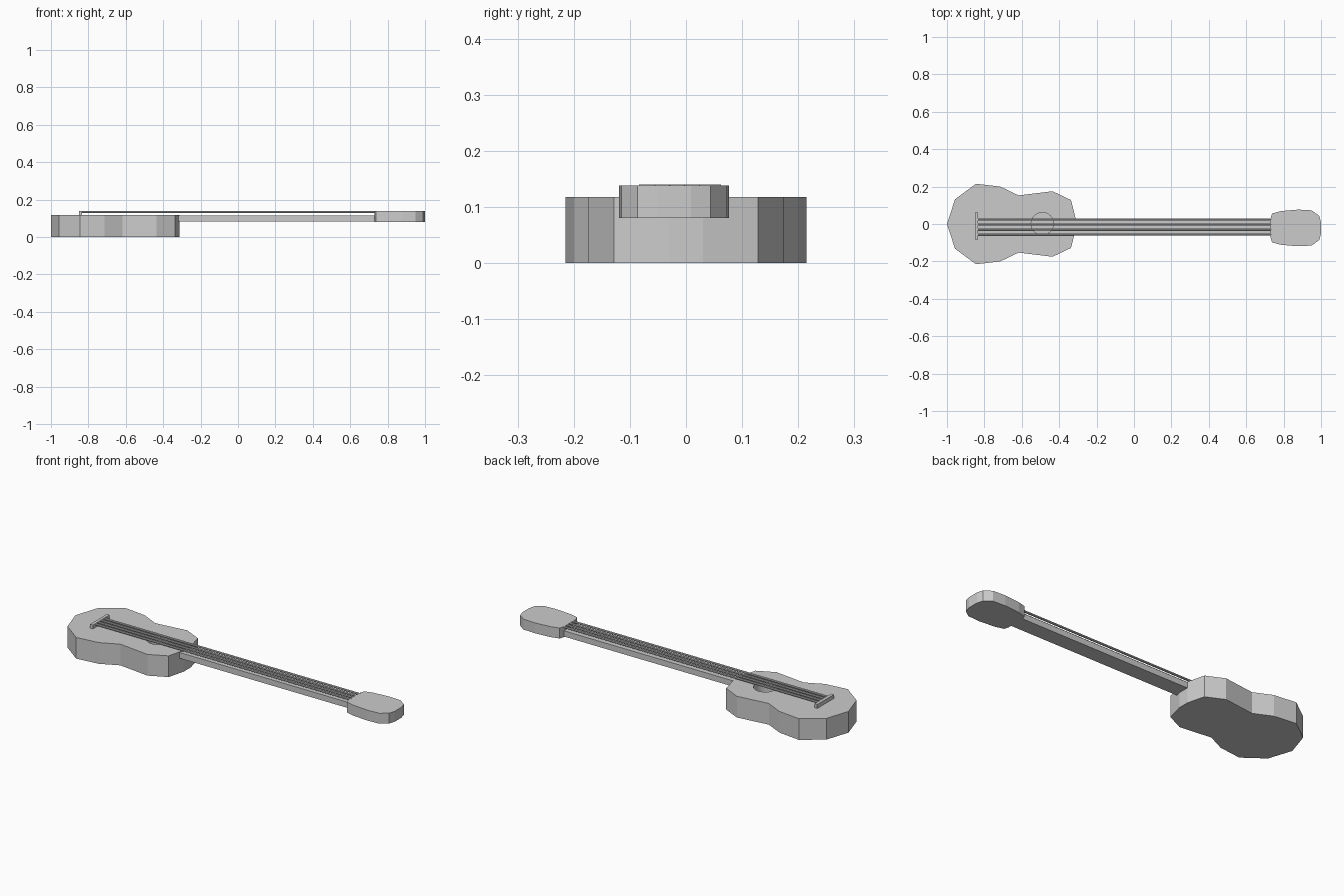
import bpy, bmesh, math
from mathutils import Matrix

if "Cube" in bpy.data.objects:
    bpy.data.objects.remove(bpy.data.objects["Cube"])


def extruded(name, outline, z0, z1):
    """Flat-sided solid from an xy outline."""
    bm = bmesh.new()
    face = bm.faces.new([bm.verts.new((x, y, z0)) for x, y in outline])
    top = bmesh.ops.extrude_face_region(bm, geom=[face])["geom"]
    for v in top:
        if isinstance(v, bmesh.types.BMVert):
            v.co.z = z1
    bmesh.ops.recalc_face_normals(bm, faces=bm.faces)
    return finish(name, bm)


def finish(name, bm):
    mesh = bpy.data.meshes.new(name)
    bm.to_mesh(mesh)
    bm.free()
    obj = bpy.data.objects.new(name, mesh)
    bpy.context.collection.objects.link(obj)
    return obj


def box(name, x0, x1, y0, y1, z0, z1):
    return extruded(name, [(x0, y0), (x1, y0), (x1, y1), (x0, y1)], z0, z1)


def rod(name, axis_matrix, radius, depth, sides):
    bm = bmesh.new()
    bmesh.ops.create_cone(bm, cap_ends=True, segments=sides, radius1=radius,
                          radius2=radius, depth=depth, matrix=axis_matrix)
    return finish(name, bm)


def mirrored(half, cy):
    """Close a half outline by reflecting it across y = cy."""
    return [(x, cy + y) for x, y in half] + [(x, cy - y) for x, y in reversed(half) if y > 0]


# Waisted body
half_body = [(-1.0, 0), (-0.957, 0.132), (-0.845, 0.215), (-0.715, 0.2), (-0.617, 0.153),
             (-0.435, 0.175), (-0.337, 0.128), (-0.312, 0.03)]
body = extruded("body", mirrored(half_body, 0), 0, 0.118)

# Sound hole recessed into the body
cutter = rod("sound_hole_cutter", Matrix.Translation((-0.49, 0.002, 0.09)), 0.06, 0.14, 24)
cutter.hide_render = True
cutter.hide_viewport = True
cut = body.modifiers.new("sound_hole", "BOOLEAN")
cut.operation = "DIFFERENCE"
cut.object = cutter
cut.solver = "EXACT"

# Neck
box("neck", -0.32, 0.735, -0.058, 0.03, 0.083, 0.115)

# Rounded headstock
half_head = [(0.73, 0.05), (0.738, 0.077), (0.785, 0.09), (0.877, 0.098),
             (0.95, 0.094), (0.99, 0.065), (1.0, 0.03)]
extruded("headstock", mirrored(half_head, -0.021), 0.08, 0.138)

# Bridge
box("bridge", -0.851, -0.834, -0.084, 0.062, 0.116, 0.14)

# Four strings
for i in range(4):
    m = Matrix.Translation((-0.05, 0.024 - i * 0.0265, 0.133)) @ Matrix.Rotation(math.pi / 2, 4, "Y")
    rod(f"string_{i + 1}", m, 0.006, 1.57, 8)
